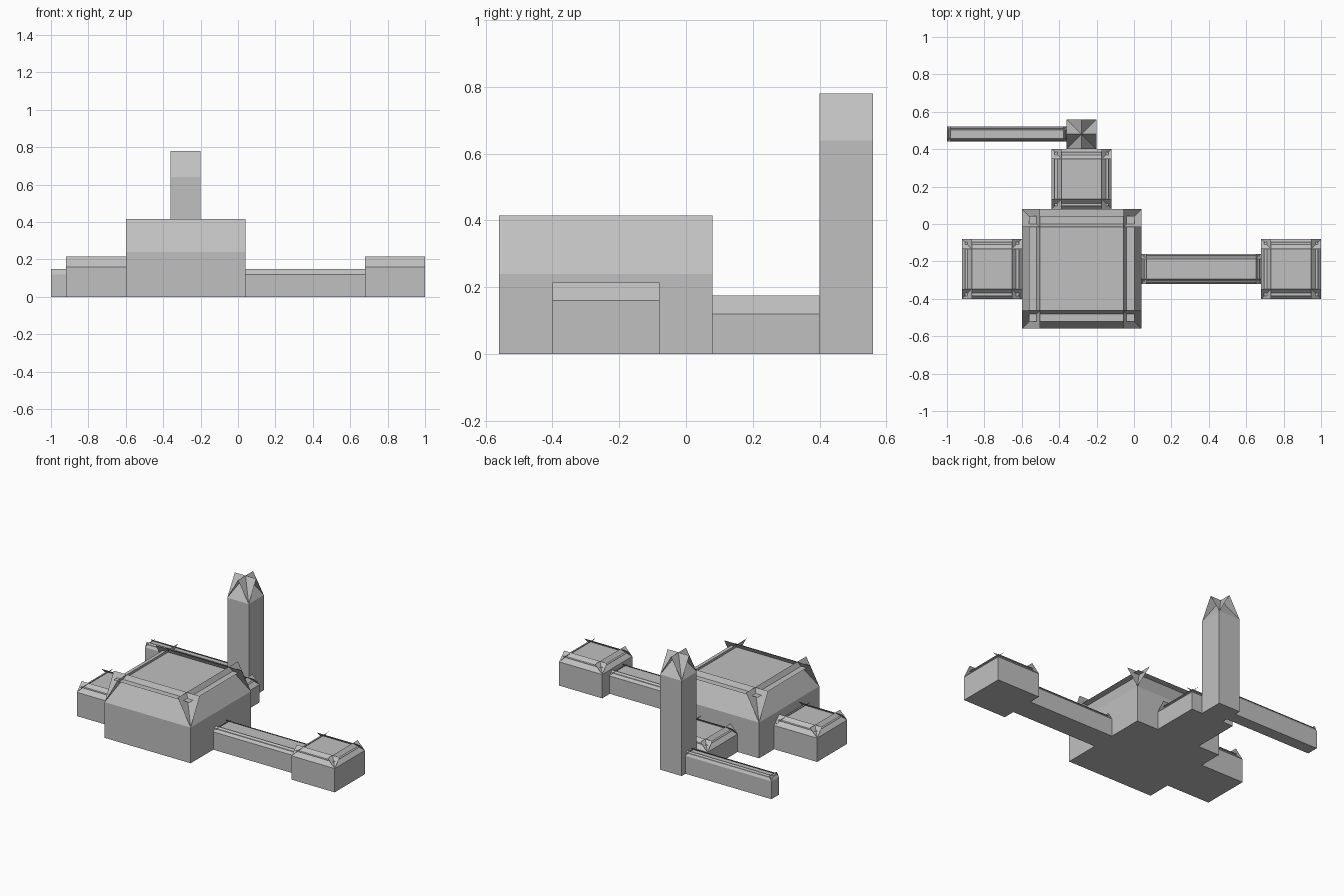
import bpy, bmesh

if "Cube" in bpy.data.objects:
    bpy.data.objects.remove(bpy.data.objects["Cube"])

stone = bpy.data.materials.new("grey_stone")
stone.diffuse_color = (0.53, 0.53, 0.53, 1)
stone.use_nodes = True
stone.node_tree.nodes["Principled BSDF"].inputs["Base Color"].default_value = stone.diffuse_color


def block(name, x0, x1, y0, y1, wall, top, lean, roof_inset=None, roof_z=None):
    """Walled block: four full-width leaning roof panels cross at the corners,
    with a flat roof sheet passing through them just below their top edges."""
    bm = bmesh.new()

    def face(*pts):
        bm.faces.new([bm.verts.new(p) for p in pts])

    # floor
    face((x0, y0, 0), (x0, y1, 0), (x1, y1, 0), (x1, y0, 0))
    # each side: edge start, edge end, inward direction
    sides = [((x0, y0), (x1, y0), (0, 1)), ((x1, y0), (x1, y1), (-1, 0)),
             ((x1, y1), (x0, y1), (0, -1)), ((x0, y1), (x0, y0), (1, 0))]
    for a, b, n in sides:
        dx, dy = n[0] * lean, n[1] * lean
        # upright wall
        face((*a, 0), (*b, 0), (*b, wall), (*a, wall))
        # leaning panel
        face((*a, wall), (*b, wall),
             (b[0] + dx, b[1] + dy, top), (a[0] + dx, a[1] + dy, top))
    # flat roof sheet
    if roof_inset is not None:
        i, z = roof_inset, roof_z
        face((x0 + i, y0 + i, z), (x1 - i, y0 + i, z),
             (x1 - i, y1 - i, z), (x0 + i, y1 - i, z))
    bmesh.ops.remove_doubles(bm, verts=bm.verts, dist=0.0005)
    me = bpy.data.meshes.new(name)
    bm.to_mesh(me)
    bm.free()
    me.materials.append(stone)
    bpy.context.collection.objects.link(bpy.data.objects.new(name, me))


# main hall
block("main_hall", -0.60, 0.04, -0.56, 0.08, 0.24, 0.415, 0.097, 0.038, 0.384)
# small square wings
block("left_wing", -0.92, -0.60, -0.40, -0.08, 0.16, 0.215, 0.053, 0.016, 0.192)
block("right_pavilion", 0.68, 1.00, -0.40, -0.08, 0.16, 0.215, 0.053, 0.016, 0.192)
block("back_wing", -0.44, -0.12, 0.08, 0.40, 0.12, 0.175, 0.053, 0.016, 0.152)
# long low passages
block("right_corridor", 0.04, 0.68, -0.32, -0.16, 0.12, 0.15, 0.027, 0.009, 0.139)
block("back_corridor", -1.00, -0.36, 0.44, 0.52, 0.12, 0.15, 0.018, 0.006, 0.139)
# tower, panels meet over its centre
block("tower", -0.36, -0.20, 0.40, 0.56, 0.64, 0.78, 0.08)
